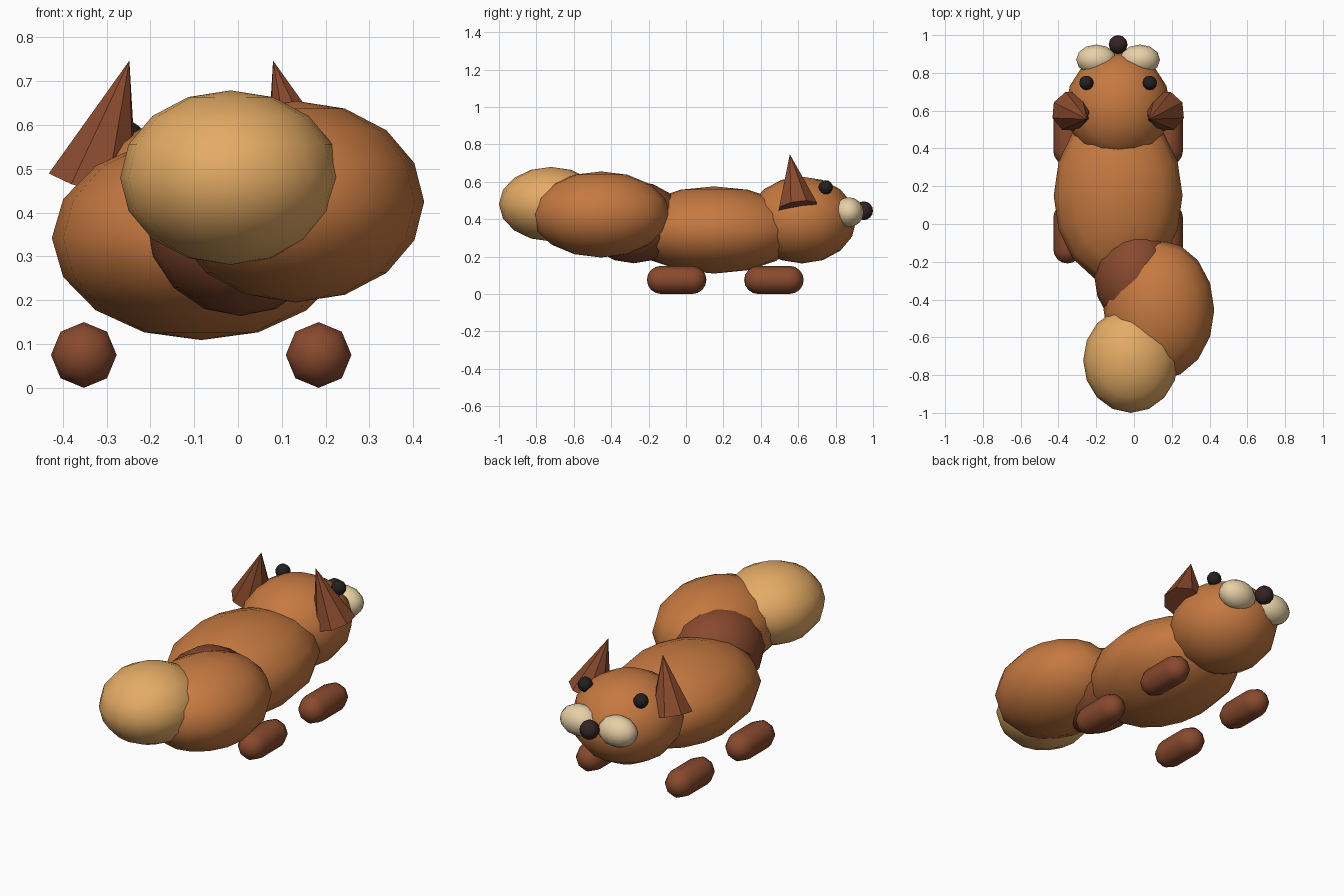
import bpy, bmesh, math
from mathutils import Vector, Matrix

if "Cube" in bpy.data.objects:
    bpy.data.objects.remove(bpy.data.objects["Cube"])

CX = -0.084  # mirror line of the animal


def material(name, r, g, b):
    m = bpy.data.materials.new(name)
    m.diffuse_color = (r, g, b, 1)
    m.use_nodes = True
    m.node_tree.nodes["Principled BSDF"].inputs["Base Color"].default_value = m.diffuse_color
    return m


ORANGE = material("orange fur", 0.56, 0.19, 0.052)
BROWN = material("brown fur", 0.25, 0.068, 0.027)
GOLD = material("golden fur", 0.78, 0.41, 0.13)
CREAM = material("cream fur", 0.80, 0.63, 0.38)
NOSE = material("nose dark", 0.035, 0.018, 0.018)
EYE = material("eye dark", 0.018, 0.014, 0.014)


def finish(name, bm, mat, smooth=True):
    bmesh.ops.recalc_face_normals(bm, faces=bm.faces)
    for f in bm.faces:
        f.smooth = smooth
    me = bpy.data.meshes.new(name)
    bm.to_mesh(me)
    bm.free()
    me.materials.append(mat)
    ob = bpy.data.objects.new(name, me)
    bpy.context.collection.objects.link(ob)
    return ob


def ellipsoid(name, loc, radii, mat, seg=16, rings=8):
    bm = bmesh.new()
    bmesh.ops.create_uvsphere(bm, u_segments=seg, v_segments=rings, radius=1,
                              matrix=Matrix.Translation(loc) @ Matrix.Diagonal((*radii, 1)))
    return finish(name, bm, mat)


def capsule(name, loc, r, half, mat, seg=8, steps=4):
    # capsule lying along y: two half-spheres joined by a straight tube
    prof = []
    for side in (-1, 1):
        for i in range(steps):
            a = math.pi / 2 * (i if side > 0 else steps - 1 - i) / steps
            prof.append((side * (half + r * math.sin(a)), r * math.cos(a)))
    bm = bmesh.new()
    rows = [[bm.verts.new(Vector(loc) + Vector((q * math.cos(t), y, q * math.sin(t))))
             for t in (2 * math.pi * k / seg for k in range(seg))] for y, q in prof]
    for a, b in zip(rows, rows[1:]):
        for k in range(seg):
            bm.faces.new((a[k], a[k - 1], b[k - 1], b[k]))
    for row, s in ((rows[0], -1), (rows[-1], 1)):
        tip = bm.verts.new(Vector(loc) + Vector((0, s * (half + r), 0)))
        for k in range(seg):
            bm.faces.new((row[k], row[k - 1], tip))
    return finish(name, bm, mat)


def cone(name, base, apex, r, mat, seg=8):
    base, apex = Vector(base), Vector(apex)
    axis = apex - base
    rot = axis.to_track_quat('Z', 'Y').to_matrix().to_4x4()
    bm = bmesh.new()
    bmesh.ops.create_cone(bm, cap_ends=True, segments=seg, radius1=r, radius2=0,
                          depth=axis.length,
                          matrix=Matrix.Translation((base + apex) / 2) @ rot)
    return finish(name, bm, mat, smooth=False)


# Body and head
ellipsoid("body", (CX, 0.15, 0.342), (0.341, 0.47, 0.233), ORANGE)
ellipsoid("head", (CX, 0.62, 0.395), (0.277, 0.29, 0.232), ORANGE)

# Curled tail in three lumps
ellipsoid("tail_base", (0.005, -0.28, 0.384), (0.215, 0.27, 0.22), BROWN)
ellipsoid("tail_middle", (0.132, -0.455, 0.425), (0.293, 0.37, 0.23), ORANGE)
ellipsoid("tail_tip", (-0.017, -0.722, 0.48), (0.252, 0.278, 0.199), GOLD)

# Nose
ellipsoid("nose", (CX, 0.95, 0.445), (0.05, 0.05, 0.05), NOSE, 12, 8)

# Mirrored parts: ears, eyes, cheeks and feet
for side, s in (("left", -1), ("right", 1)):
    cone("ear_" + side, (CX + s * 0.247, 0.597, 0.465), (CX + s * 0.164, 0.555, 0.747),
         0.11, BROWN)
    ellipsoid("eye_" + side, (CX + s * 0.168, 0.747, 0.57), (0.038, 0.038, 0.038), EYE, 12, 8)
    ellipsoid("cheek_" + side, (CX + s * 0.115, 0.87, 0.437), (0.107, 0.08, 0.08), CREAM, 12, 8)
    for end, y in (("back", -0.05), ("front", 0.47)):
        capsule(f"{end}_foot_{side}", (CX + s * 0.268, y, 0.075), 0.075, 0.084, BROWN)
